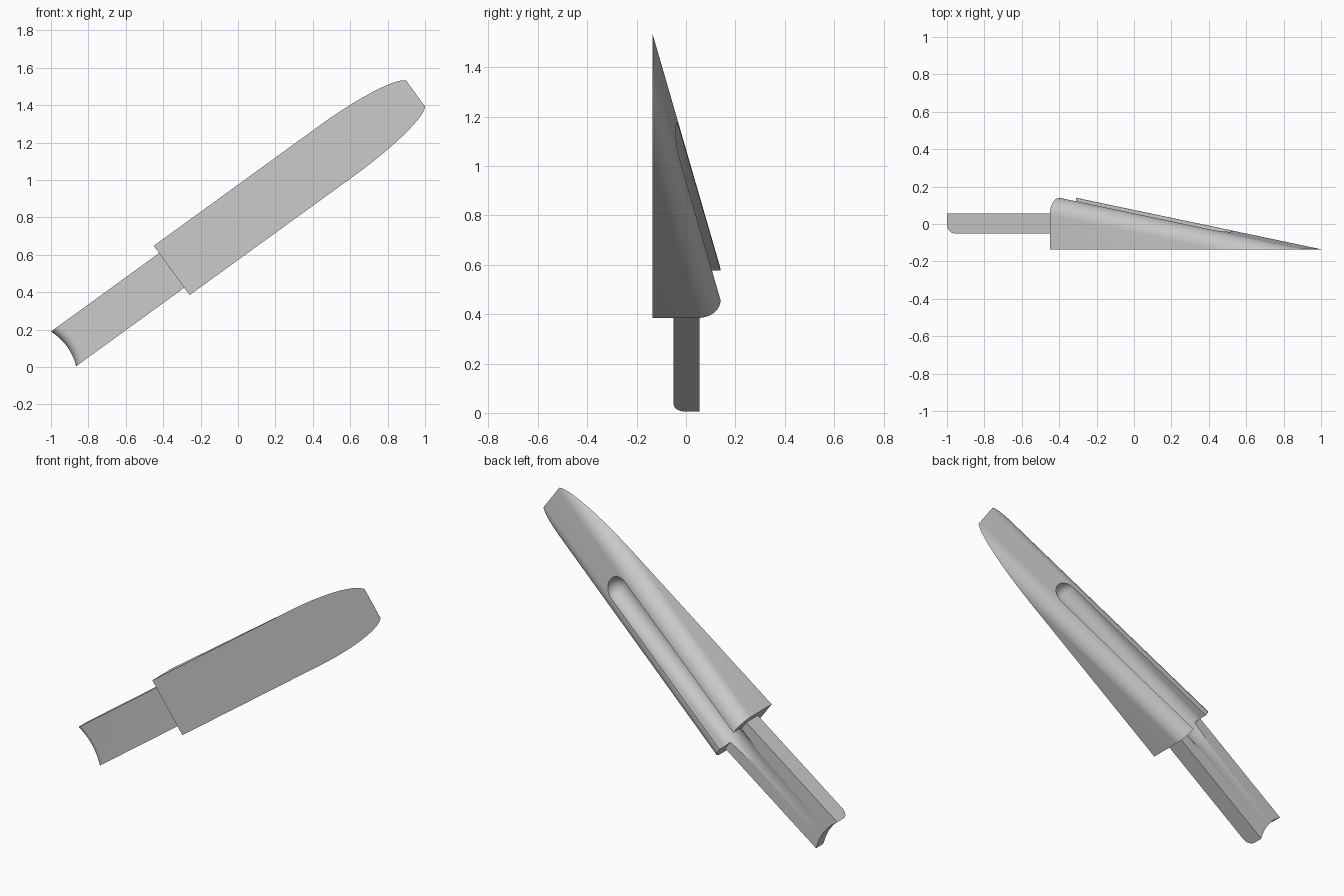
import bpy, bmesh, math
from mathutils import Matrix, Vector

cube = bpy.data.objects.get("Cube")
if cube:
    bpy.data.objects.remove(cube, do_unlink=True)

# Local frame: s along the tool, y through it, t across it
ANGLE = math.radians(35.95)
FRAME = Matrix.Translation((-0.9325, 0, 0.0975)) @ Matrix.Rotation(-ANGLE, 4, "Y")
FRONT = -0.135
BASE, TIP = 0.714, 2.325

grey = bpy.data.materials.new("plain_grey")
grey.use_nodes = True
grey.diffuse_color = (0.6, 0.6, 0.6, 1)
grey.node_tree.nodes["Principled BSDF"].inputs["Base Color"].default_value = (0.6, 0.6, 0.6, 1)


def loft(rings):
    """Join equal rings of points into a closed solid."""
    bm = bmesh.new()
    loops = [[bm.verts.new(p) for p in ring] for ring in rings]
    for a, b in zip(loops, loops[1:]):
        for i in range(len(a)):
            j = (i + 1) % len(a)
            bm.faces.new((a[i], a[j], b[j], b[i]))
    bm.faces.new(loops[0])
    bm.faces.new(loops[-1])
    return bm


def finish(name, bm):
    bmesh.ops.recalc_face_normals(bm, faces=bm.faces)
    mesh = bpy.data.meshes.new(name)
    bm.to_mesh(mesh)
    bm.free()
    mesh.materials.append(grey)
    obj = bpy.data.objects.new(name, mesh)
    obj.matrix_world = FRAME
    bpy.context.collection.objects.link(obj)
    return obj


def arc(cx, cy, r, start, end, steps=14):
    angles = [math.radians(start + (end - start) * i / steps) for i in range(steps + 1)]
    return [(cx + r * math.cos(a), cy + r * math.sin(a)) for a in angles]


# Wedge body: a round-shouldered section swept down a slope, cut flat at the front
shoulder = [(0.163, -0.25)] + arc(0.073, 0.05, 0.09, 0, 90)
section = shoulder + [(-t, y) for t, y in reversed(shoulder)]
bm = loft([[(s, y - drop, t) for t, y in section] for s, drop in ((BASE, 0), (TIP, 0.274))])
cut = bmesh.ops.bisect_plane(bm, geom=bm.verts[:] + bm.edges[:] + bm.faces[:],
                             plane_co=(0, FRONT, 0), plane_no=Vector((0, -1, 0)),
                             clear_outer=True)
rim = [e for e in cut["geom_cut"] if isinstance(e, bmesh.types.BMEdge)]
bmesh.ops.holes_fill(bm, edges=rim)
body = finish("wedge_body", bm)

# Tang: flat bar with a hollow end and a rounded front end edge
HALF = 0.1145
side = [(BASE + 0.01, 0.055), (0, 0.055)] + arc(0.05, 0.0, 0.05, 180, 270, 10) + [(BASE + 0.01, -0.05)]
rings = []
for i in range(17):
    k = i / 8 - 1
    hollow = 0.022 * (1 - k * k)
    rings.append([(s + hollow * (s < 0.3), y, HALF * k) for s, y in side])
tang = finish("tang", loft(rings))

# Ball-ended groove that runs out onto the tang
R, END = 0.074, 1.71
stations = [(0.3, R)] + [(END + R * math.sin(a), R * math.cos(a))
                         for a in (math.radians(8 * i) for i in range(12))]
rings = []
for s, r in stations:
    centre = 0.055 + R - 0.12 * (s - 0.47)
    rings.append([(s, y, t) for t, y in
                  [(r, 0.5)] + arc(0, centre, r, 0, -180, 24) + [(-r, 0.5)]])
cutter = finish("groove_cutter", loft(rings))
cutter.hide_render = True

for obj in (body, tang):
    mod = obj.modifiers.new("groove", "BOOLEAN")
    mod.operation = "DIFFERENCE"
    mod.solver = "EXACT"
    mod.object = cutter
    bpy.ops.object.select_all(action="DESELECT")
    obj.select_set(True)
    bpy.context.view_layer.objects.active = obj
    bpy.ops.object.modifier_apply(modifier=mod.name)
    bpy.ops.object.shade_smooth_by_angle(angle=math.radians(30))

bpy.data.objects.remove(cutter, do_unlink=True)
